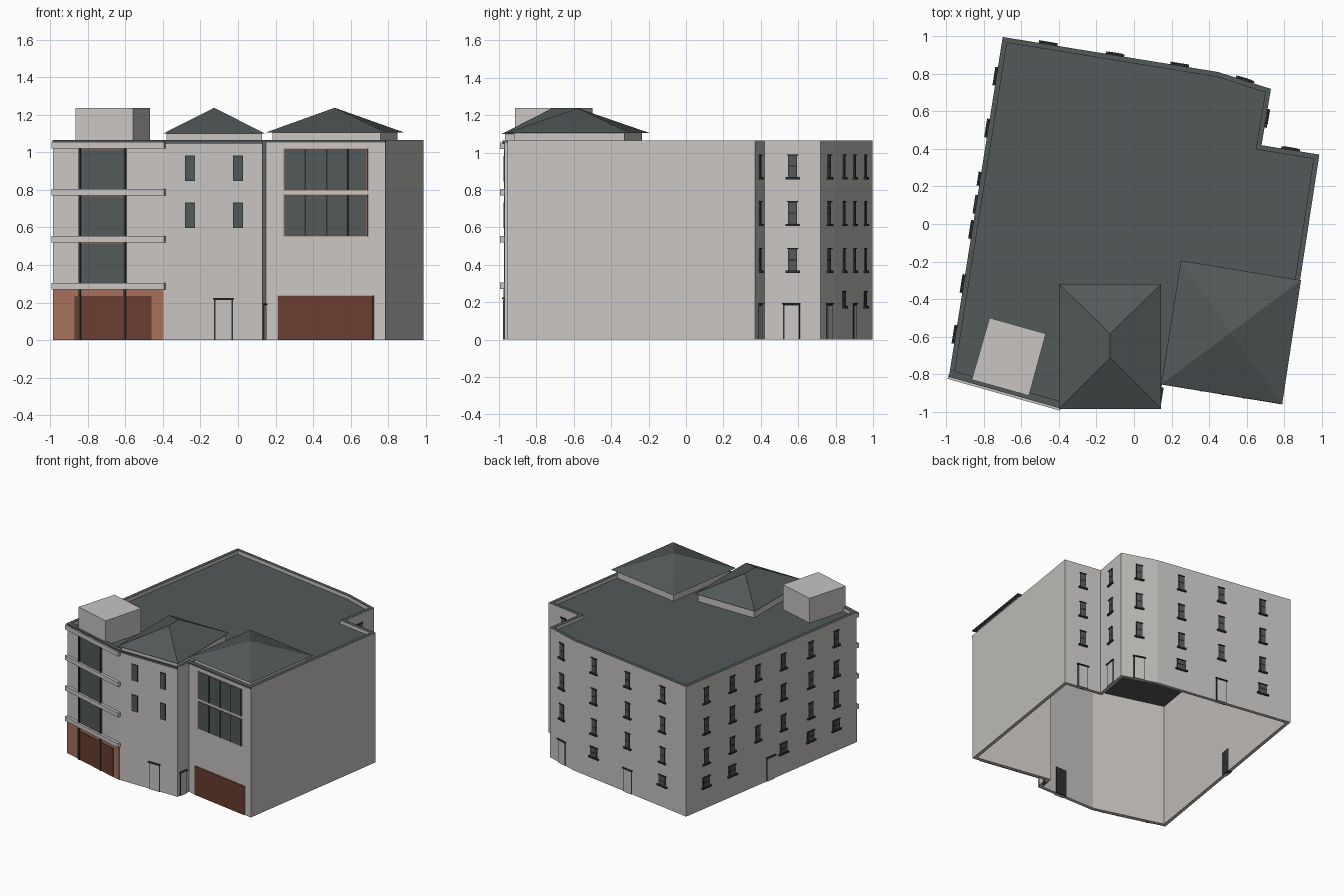
import bpy, bmesh
from mathutils import Vector

cube = bpy.data.objects.get("Cube")
if cube:
    bpy.data.objects.remove(cube)


def material(name, r, g, b):
    m = bpy.data.materials.new(name)
    m.use_nodes = True
    m.diffuse_color = (r, g, b, 1)
    m.node_tree.nodes["Principled BSDF"].inputs["Base Color"].default_value = (r, g, b, 1)
    return m


STONE = material("pale stone", .58, .56, .54)
SLATE = material("slate", .085, .098, .098)
DARK = material("dark metal", .03, .034, .034)
CLAY = material("terracotta", .38, .16, .11)
BROWN = material("brown door", .14, .046, .03)


def finish(name, bm, mats):
    bmesh.ops.recalc_face_normals(bm, faces=bm.faces)
    mesh = bpy.data.meshes.new(name)
    bm.to_mesh(mesh)
    bm.free()
    for m in mats:
        mesh.materials.append(m)
    ob = bpy.data.objects.new(name, mesh)
    bpy.context.collection.objects.link(ob)
    return ob


def prism(name, pts, z0, z1, mat):
    bm = bmesh.new()
    low = [bm.verts.new((p[0], p[1], z0)) for p in pts]
    high = [bm.verts.new((p[0], p[1], z1)) for p in pts]
    bm.faces.new(low)
    bm.faces.new(high)
    for i in range(len(pts)):
        j = (i + 1) % len(pts)
        bm.faces.new((low[i], low[j], high[j], high[i]))
    return finish(name, bm, [mat])


def inset(pts, d):
    # Mitred inward offset of a counter-clockwise outline
    out = []
    for i, p in enumerate(pts):
        a = (p - pts[i - 1]).normalized()
        b = (pts[(i + 1) % len(pts)] - p).normalized()
        na, nb = Vector((-a.y, a.x)), Vector((-b.y, b.x))
        out.append(p + (na + nb) * d / (1 + na.dot(nb)))
    return out


# Footprint, counter-clockwise from the front corner at -x
OUTLINE = [Vector(p) for p in (
    (-.985, -.805), (-.395, -.972), (.13, -.97), (.15, -.85), (.785, -.955),
    (.988, .37), (.68, .42), (.73, .72), (.45, .81), (-.70, .997))]
LEFT_FRONT, MID_FRONT, RETURN, RIGHT_FRONT, SIDE, STEP_A, STEP_B, SPLAY, BACK, LONG = range(10)
TOP = 1.065
THICK = .027


# Hollow wall shell, open at the bottom, with a dark coping
def wall_shell():
    bm = bmesh.new()
    inner = inset(OUTLINE, THICK)
    rings = [[bm.verts.new((p.x, p.y, z)) for p in pts]
             for pts, z in ((OUTLINE, 0), (OUTLINE, TOP), (inner, TOP), (inner, 0))]
    for k in range(4):
        a, b = rings[k], rings[(k + 1) % 4]
        for i in range(len(a)):
            j = (i + 1) % len(a)
            f = bm.faces.new((a[i], a[j], b[j], b[i]))
            f.material_index = 1 if k == 1 else 0
    finish("walls", bm, [STONE, SLATE])
    prism("roof_deck", inner, 1.02, 1.035, SLATE)


wall_shell()


def plate(name, edge, t, w, z0, z1, mat, out=.004, back=.004):
    # Box on a wall, centred at fraction t along it
    a, b = OUTLINE[edge], OUTLINE[(edge + 1) % len(OUTLINE)]
    d = (b - a).normalized()
    n = Vector((d.y, -d.x))
    c = a.lerp(b, t)
    h = d * w / 2
    prism(name, [c - h - n * back, c + h - n * back, c + h + n * out, c - h + n * out], z0, z1, mat)


def span(name, edge, x0, x1, z0, z1, mat, out=.004, back=.004):
    # Plate on a front wall, given by its x range
    a, b = OUTLINE[edge], OUTLINE[edge + 1]
    t = ((x0 + x1) / 2 - a.x) / (b.x - a.x)
    plate(name, edge, t, (x1 - x0) * (b - a).length / (b.x - a.x), z0, z1, mat, out, back)


def sash(edge, t, z, w=.05, h=.12):
    plate("window_frame", edge, t, w, z, z + h, DARK, .004)
    for k in range(2):
        plate("window_pane", edge, t, w - .012, z + .006 + k * h / 2, z + h / 2 - .003 + k * h / 2, SLATE, .006)
    plate("window_sill", edge, t, w + .025, z - .008, z + .004, DARK, .014)
    plate("window_head", edge, t, w + .006, z + h, z + h + .006, DARK, .009)


def door(edge, t, w=.09, h=.195):
    plate("door_frame", edge, t, w, 0, h, DARK, .004, THICK + .003)
    plate("door_leaf", edge, t, w - .014, 0, h - .012, STONE, .007)
    plate("door_head", edge, t, w + .01, h - .008, h, DARK, .012)


# Sash windows on the plain walls
LONG_COLUMNS = (.117, .27, .42, .57, .73, .88)
BACK_COLUMNS = (.18, .48, .79)
columns = [(LONG, t) for t in LONG_COLUMNS] + [(BACK, t) for t in BACK_COLUMNS]
columns += [(STEP_A, .5), (STEP_B, .5), (SPLAY, .5)]
for edge, t in columns:
    for z in (.365, .615, .865):
        sash(edge, t, z)

# Ground floor windows and doors
for t in LONG_COLUMNS:
    if t != .42:
        sash(LONG, t, .175, .075, .08)
for t in (.18, .79):
    sash(BACK, t, .175, .075, .08)
for edge, t in ((LONG, .495), (BACK, .48), (SPLAY, .5), (STEP_A, .5), (STEP_B, .48)):
    door(edge, t)
door(RETURN, .5, .07)

# Front block at -x: clay base, shutter, tall windows, posts and bands
span("clay_base", LEFT_FRONT, -.984, -.396, 0, .27, CLAY, .003)
span("wide_door", LEFT_FRONT, -.87, -.46, 0, .235, BROWN, .006)
for z in (.305, .555, .805):
    span("tall_window_frame", LEFT_FRONT, -.85, -.595, z, z + .215, CLAY, .003)
    span("tall_window", LEFT_FRONT, -.842, -.602, z, z + .21, SLATE, .006)
for x in (-.842, -.602):
    span("front_post", LEFT_FRONT, x - .006, x + .006, 0, 1.05, DARK, .012)
for z in (.27, .52, .77, 1.02):
    span("floor_band", LEFT_FRONT, -.988, -.388, z, z + .035, STONE, .022)

# Middle block: small windows and entrance
for x in (-.255, 0):
    for z in (.6, .85):
        span("small_window_frame", MID_FRONT, x - .027, x + .027, z - .003, z + .133, DARK, .003)
        span("small_window", MID_FRONT, x - .022, x + .022, z + .002, z + .128, SLATE, .005)
door(MID_FRONT, (-.077 + .395) / .525, .1, .225)

# Front block at +x: wide windows and shutter
for z in (.555, .8):
    span("wide_window_frame", RIGHT_FRONT, .243, .692, z - .004, z + .222, CLAY, .003)
    span("wide_window", RIGHT_FRONT, .25, .686, z, z + .218, SLATE, .005)
    for x in (.36, .475, .585):
        span("mullion", RIGHT_FRONT, x - .004, x + .004, z, z + .218, DARK, .009)
span("shutter_frame", RIGHT_FRONT, .21, .724, 0, .238, CLAY, .003)
span("shutter", RIGHT_FRONT, .215, .719, 0, .234, BROWN, .006)

# Dark cornice along the front
span("cornice", LEFT_FRONT, -.985, -.395, 1.055, TOP, SLATE, .01)
span("cornice", MID_FRONT, -.395, .133, 1.047, TOP, SLATE, .008)
span("cornice", RIGHT_FRONT, .15, .787, 1.053, TOP, SLATE, .006)


# Hipped roofs on low walls
def hip_roof(name, base, ridge, z0, z1):
    pts = [Vector(p) for p in base]
    prism(name + "_wall", inset(pts, .018 if len(ridge) > 1 else .035), 1.03, z0, STONE)
    bm = bmesh.new()
    for p in pts:
        bm.verts.new((p.x, p.y, z0))
    for p in ridge:
        bm.verts.new((p[0], p[1], z1))
    bmesh.ops.convex_hull(bm, input=bm.verts)
    finish(name, bm, [SLATE])


hip_roof("middle_roof", ((-.4, -.985), (.145, -.985), (.145, -.32), (-.4, -.32)),
         ((-.127, -.715), (-.127, -.585)), 1.1, 1.238)
hip_roof("corner_roof", ((.145, -.855), (.79, -.96), (.89, -.3), (.25, -.195)),
         ((.515, -.58),), 1.105, 1.238)

# Plant room on the deck
prism("roof_box", ((-.865, -.83), (-.56, -.915), (-.47, -.585), (-.77, -.5)), 1.03, 1.238, STONE)
